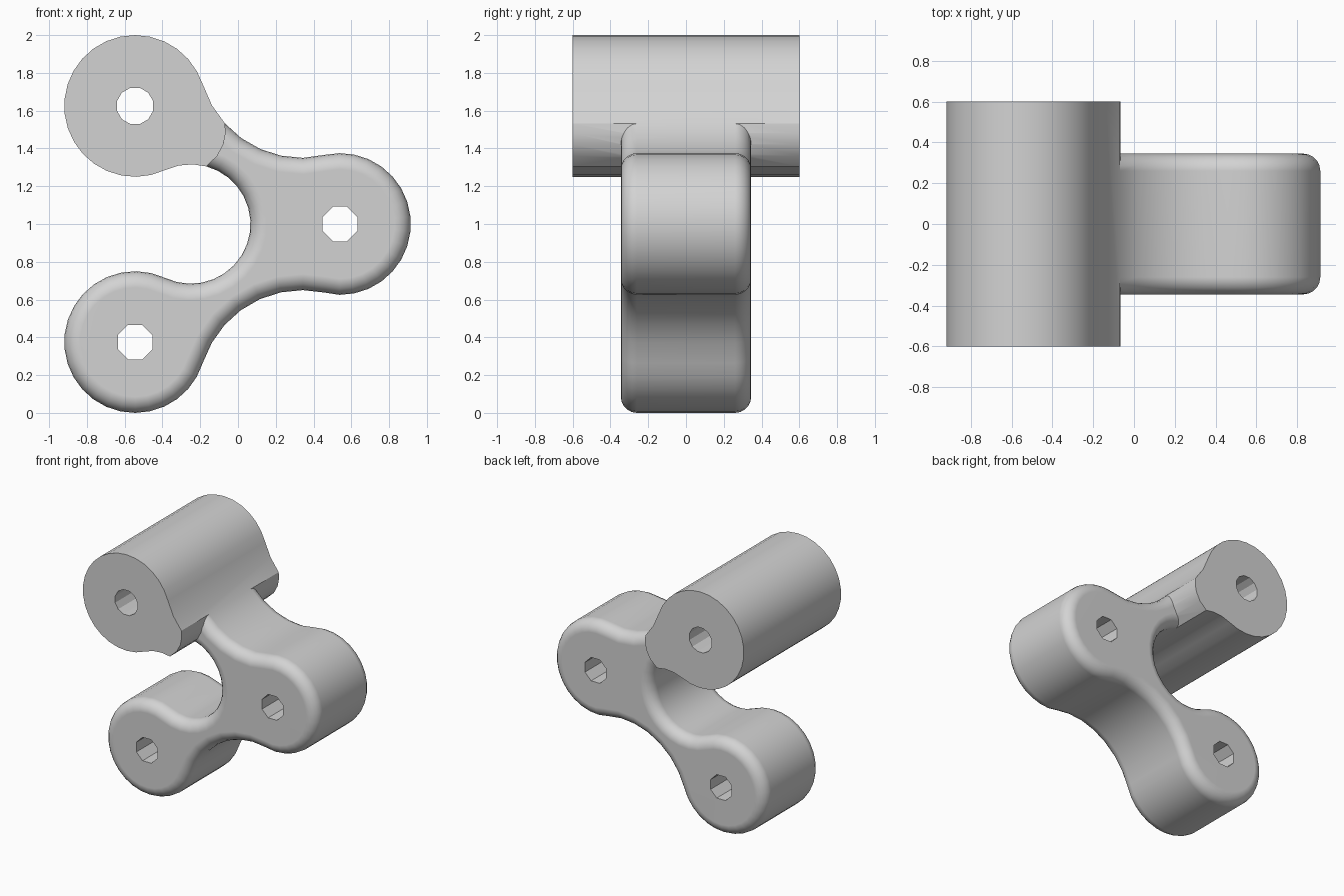
import bpy, bmesh, math
from mathutils import Vector

if "Cube" in bpy.data.objects:
    bpy.data.objects.remove(bpy.data.objects["Cube"])

grey = bpy.data.materials.new("plain grey")
grey.use_nodes = True
colour = (0.65, 0.65, 0.65, 1)
grey.diffuse_color = colour
grey.node_tree.nodes["Principled BSDF"].inputs["Base Color"].default_value = colour

# Centres of the three lobes and of the hollows between them (x, z)
LOBE, HOLLOW, INNER = 0.375, 0.55, 0.316
low, high, right = Vector((-0.545, 0.375)), Vector((-0.545, 1.625)), Vector((0.54, 1.0))
inner, under, over = Vector((-0.25, 1.0)), Vector((0.34, 0.1)), Vector((0.34, 1.9))


def heading(a, b):
    d = b - a
    return math.degrees(math.atan2(d.y, d.x))


def arc(centre, radius, start, end, turn):
    """Points on an arc; turn is 1 for anticlockwise, -1 for clockwise."""
    sweep = ((end - start) * turn) % 360
    steps = max(2, round(sweep / 12))
    angles = [math.radians(start + turn * sweep * i / steps) for i in range(steps + 1)]
    return [centre + radius * Vector((math.cos(a), math.sin(a))) for a in angles]


def prism(name, outline, half, bevel=0, is_rounded=None):
    """Extrude an x-z outline along y, optionally rounding the rims."""
    pts = [p for i, p in enumerate(outline) if (p - outline[i - 1]).length > 0.012]
    bm = bmesh.new()
    front = [bm.verts.new((p.x, -half, p.y)) for p in pts]
    face = bm.faces.new(front)
    ext = bmesh.ops.extrude_face_region(bm, geom=[face])
    moved = [v for v in ext["geom"] if isinstance(v, bmesh.types.BMVert)]
    bmesh.ops.translate(bm, verts=moved, vec=(0, 2 * half, 0))
    bmesh.ops.recalc_face_normals(bm, faces=bm.faces)
    if bevel:
        rims = [e for e in bm.edges
                if abs(e.verts[0].co.y - e.verts[1].co.y) < 0.001 and is_rounded(e)]
        bmesh.ops.bevel(bm, geom=rims, offset=bevel, segments=5, profile=0.5,
                        affect='EDGES', clamp_overlap=False)
    mesh = bpy.data.meshes.new(name)
    bm.to_mesh(mesh)
    bm.free()
    mesh.materials.append(grey)
    obj = bpy.data.objects.new(name, mesh)
    bpy.context.collection.objects.link(obj)
    return obj


def combine(target, other, operation):
    bpy.context.view_layer.objects.active = target
    mod = target.modifiers.new("combine", 'BOOLEAN')
    mod.operation, mod.solver, mod.object = operation, 'EXACT', other
    bpy.ops.object.modifier_apply(modifier=mod.name)
    bpy.data.objects.remove(other)


# Rounded arm with two lobes; its neck ends inside the tube
CUT_OVER, CUT_INNER = -138, 75
neck_end = Vector((-0.3, 1.5))
arm_outline = (
    arc(low, LOBE, heading(low, inner), heading(low, under), 1)
    + arc(under, HOLLOW, heading(under, low), heading(under, right), -1)
    + arc(right, LOBE, heading(right, under), heading(right, over), 1)
    + arc(over, HOLLOW, heading(over, right), CUT_OVER, -1)
    + [neck_end]
    + arc(inner, INNER, CUT_INNER, heading(inner, low), -1))
at_neck = lambda v: (Vector((v.co.x, v.co.z)) - neck_end).length < 0.01
arm = prism("linkage_arm", arm_outline, 0.345, 0.085,
            lambda e: not any(at_neck(v) for v in e.verts))

# Long tube with a short lip where the neck joins
tube_outline = (
    arc(high, LOBE, heading(high, over), heading(high, inner), 1)
    + arc(inner, INNER, heading(inner, high), CUT_INNER, -1)
    + [Vector(p) for p in ((-0.11, 1.36), (-0.078, 1.42), (-0.066, 1.48))]
    + arc(over, HOLLOW, CUT_OVER, heading(over, high), -1))
tube = prism("long_tube", tube_outline, 0.6)
combine(arm, tube, 'UNION')

# Through holes
for centre, sides in ((low, 8), (right, 8), (high, 12)):
    ring = [centre + 0.099 * Vector((math.cos(a), math.sin(a)))
            for a in (math.tau * (i + 0.5) / sides for i in range(sides))]
    combine(arm, prism("hole_cutter", ring, 1), 'DIFFERENCE')

# Smooth curved walls, flat ends
bpy.ops.object.select_all(action='DESELECT')
arm.select_set(True)
bpy.context.view_layer.objects.active = arm
bpy.ops.object.shade_smooth_by_angle(angle=math.radians(28))
weighted = arm.modifiers.new("flat ends", 'WEIGHTED_NORMAL')
weighted.keep_sharp = True
